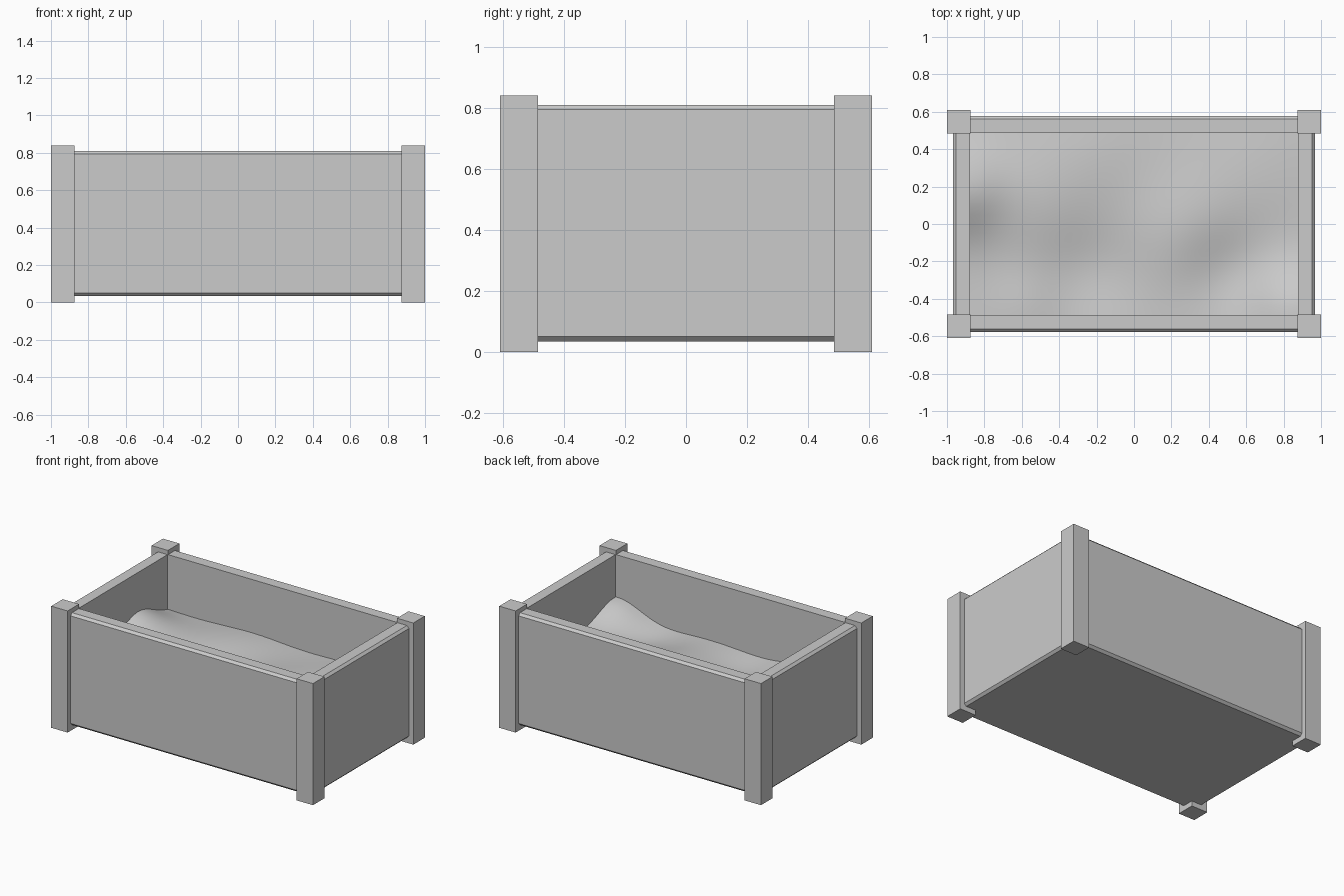
import bpy, bmesh, math
from mathutils import Vector

if "Cube" in bpy.data.objects:
    bpy.data.objects.remove(bpy.data.objects["Cube"])

# Single flat grey for every part
grey = bpy.data.materials.new("light grey")
grey.use_nodes = True
grey.diffuse_color = (0.6, 0.6, 0.6, 1)
grey.node_tree.nodes["Principled BSDF"].inputs["Base Color"].default_value = grey.diffuse_color

POST = 0.125
INNER = Vector((0.878, 0.487))      # half size of the cavity
OUTER = Vector((0.967, 0.578))      # half size of the tub
RIM, BASE = 0.81, 0.035
CHAMFER = 0.016


def add_object(name, bm):
    bmesh.ops.recalc_face_normals(bm, faces=bm.faces)
    mesh = bpy.data.meshes.new(name)
    bm.to_mesh(mesh)
    bm.free()
    mesh.materials.append(grey)
    obj = bpy.data.objects.new(name, mesh)
    bpy.context.collection.objects.link(obj)
    return obj


def box(low, high):
    bm = bmesh.new()
    bmesh.ops.create_cube(bm, size=1)
    low, high = Vector(low), Vector(high)
    for v in bm.verts:
        v.co = (low + high) / 2 + v.co * (high - low)
    return bm


# Corner posts
for x_side, x_name in ((-1, "right"), (1, "left")):
    for y_side, y_name in ((-1, "front"), (1, "back")):
        centre = Vector((x_side * (1 - POST / 2), y_side * (0.61 - POST / 2), 0.42))
        half = Vector((POST / 2, POST / 2, 0.42))
        add_object(f"{y_name}_{x_name}_post", box(centre - half, centre + half))

# Tub: chamfered box hollowed out from the top
bm = box((-OUTER.x, -OUTER.y, BASE), (OUTER.x, OUTER.y, RIM))
level = [e for e in bm.edges if abs(e.verts[0].co.z - e.verts[1].co.z) < 1e-5]
bmesh.ops.bevel(bm, geom=level, offset=CHAMFER, segments=1, affect='EDGES')
bm.normal_update()
top = max(bm.faces, key=lambda f: f.calc_center_median().z)
bmesh.ops.inset_region(bm, faces=[top], thickness=0.05)
for v in top.verts:
    v.co.x = math.copysign(INNER.x, v.co.x)
    v.co.y = math.copysign(INNER.y, v.co.y)
floor = bmesh.ops.extrude_discrete_faces(bm, faces=[top])["faces"][0]
for v in floor.verts:
    v.co.z = 0.1
add_object("planter_walls", bm)

# Soil: mounds and hollows given as x, y, height, radius
MOUNDS = (
    (-0.95, 0.17, 0.12, 0.16), (0.86, -0.47, 0.11, 0.17),
    (-0.6, 0.1, 0.04, 0.25), (-0.6, -0.46, 0.03, 0.14),
    (0.25, -0.05, 0.04, 0.2), (0.6, 0.25, 0.03, 0.25),
    (-0.25, -0.25, -0.04, 0.18), (0.5, -0.25, -0.04, 0.17),
    (-0.2, 0.4, 0.03, 0.22),
)


def soil_height(x, y):
    return 0.41 + sum(h * math.exp(-((x - cx) ** 2 + (y - cy) ** 2) / (2 * r * r))
                      for cx, cy, h, r in MOUNDS)


bm = bmesh.new()
bmesh.ops.create_grid(bm, x_segments=36, y_segments=20, size=1)
for v in bm.verts:
    x, y = v.co.x * INNER.x, v.co.y * INNER.y
    v.co = (x, y, soil_height(x, y))
soil = add_object("soil", bm)
bpy.ops.object.select_all(action='DESELECT')
soil.select_set(True)
bpy.context.view_layer.objects.active = soil
bpy.ops.object.shade_smooth_by_angle(angle=math.radians(40))
